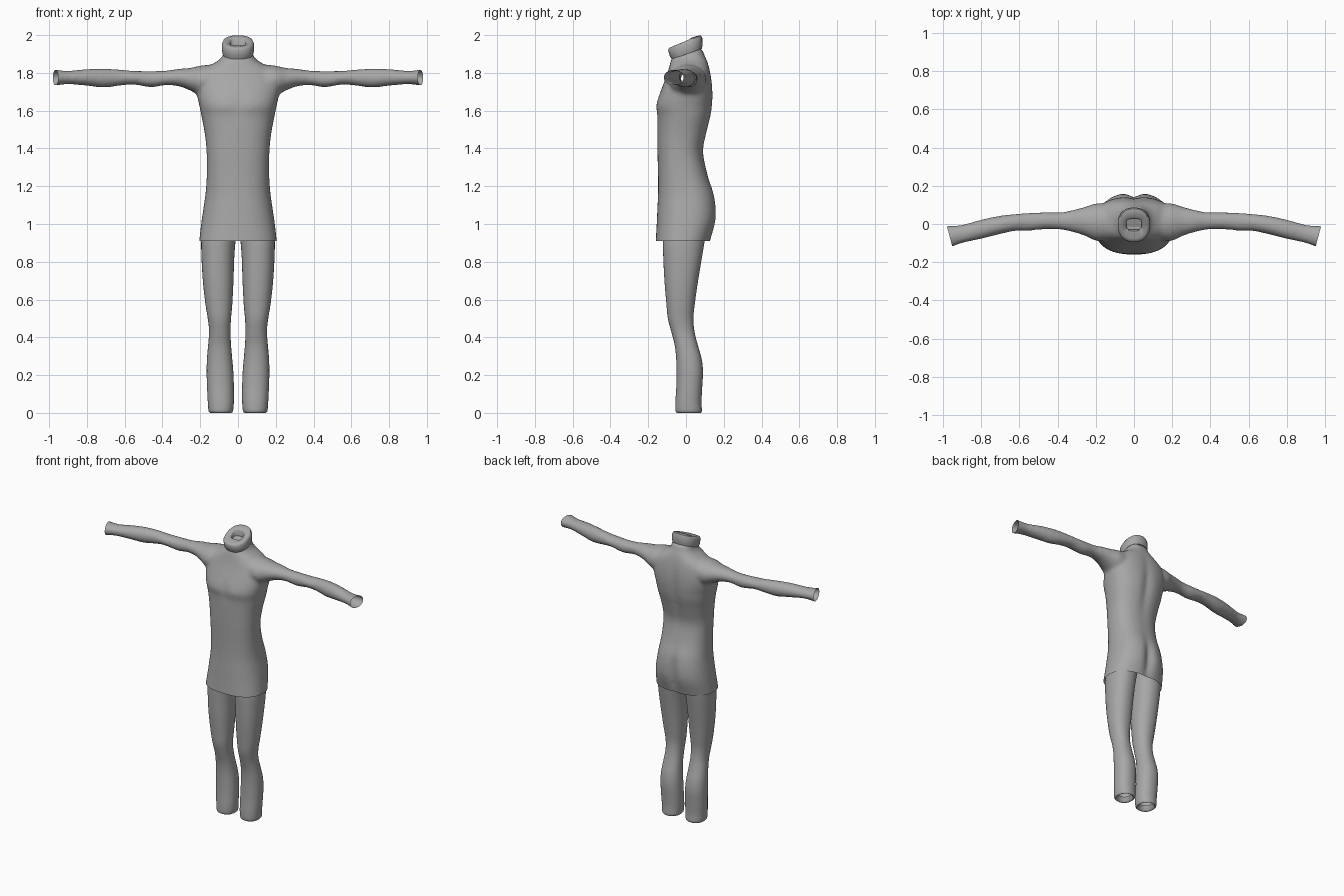
import bpy, bmesh, math
from mathutils import Vector

grey = bpy.data.materials.new("plain grey")
grey.diffuse_color = (0.39, 0.39, 0.39, 1)


def refine(rows, steps=4):
    """Catmull-Rom interpolation of section rows."""
    out = []
    for i in range(len(rows) - 1):
        p = [rows[max(0, min(len(rows) - 1, i + k))] for k in (-1, 0, 1, 2)]
        for s in range(steps):
            t = s / steps
            out.append(tuple(0.5 * (2 * b + (c - a) * t + (2 * a - 5 * b + 4 * c - d) * t * t
                                    + (3 * b - a - 3 * c + d) * t ** 3)
                             for a, b, c, d in zip(*p)))
    return out + [rows[-1]]


def section(row, n=40, power=2.0):
    """Rounded section: (height, a0, a1, b0, b1) -> list of (a, b, height)."""
    h, a0, a1, b0, b1 = row
    pts = []
    for i in range(n):
        c, s = math.cos(2 * math.pi * i / n), math.sin(2 * math.pi * i / n)
        e = 2 / power
        pts.append(((a0 + a1) / 2 + (a1 - a0) / 2 * math.copysign(abs(c) ** e, c),
                    (b0 + b1) / 2 + (b1 - b0) / 2 * math.copysign(abs(s) ** e, s), h))
    return pts


def loft(bm, rings, cap_start=True, cap_end=True):
    loops = [[bm.verts.new(p) for p in ring] for ring in rings]
    n = len(loops[0])
    for lo, hi in zip(loops, loops[1:]):
        for i in range(n):
            bm.faces.new((lo[i], lo[(i + 1) % n], hi[(i + 1) % n], hi[i]))
    if cap_start:
        bm.faces.new(loops[0][::-1])
    if cap_end:
        bm.faces.new(loops[-1])


def make(name, bm):
    bmesh.ops.recalc_face_normals(bm, faces=bm.faces)
    for f in bm.faces:
        f.smooth = True
    mesh = bpy.data.meshes.new(name)
    bm.to_mesh(mesh)
    bm.free()
    mesh.materials.append(grey)
    ob = bpy.data.objects.new(name, mesh)
    bpy.context.collection.objects.link(ob)
    return ob


# Torso sections: z, half width, front y, back y
torso = [(0.80, 0.215, -0.165, 0.10), (0.91, 0.205, -0.16, 0.13), (1.0, 0.195, -0.155, 0.157),
         (1.07, 0.185, -0.152, 0.163), (1.16, 0.172, -0.148, 0.15), (1.26, 0.165, -0.148, 0.115),
         (1.38, 0.166, -0.151, 0.092), (1.48, 0.176, -0.152, 0.11), (1.57, 0.193, -0.153, 0.133),
         (1.62, 0.203, -0.161, 0.14), (1.66, 0.212, -0.152, 0.143), (1.71, 0.22, -0.132, 0.142),
         (1.76, 0.215, -0.112, 0.137), (1.80, 0.20, -0.098, 0.13), (1.835, 0.155, -0.088, 0.122),
         (1.865, 0.105, -0.08, 0.112), (1.89, 0.082, -0.068, 0.10), (1.925, 0.074, -0.055, 0.088)]
# Arm sections: x, y range, z range
arm = [(0.06, -0.06, 0.08, 1.71, 1.84), (0.13, -0.085, 0.105, 1.68, 1.845),
       (0.20, -0.088, 0.108, 1.68, 1.838), (0.25, -0.065, 0.092, 1.705, 1.827),
       (0.31, -0.045, 0.076, 1.728, 1.822), (0.38, -0.03, 0.062, 1.735, 1.812),
       (0.46, -0.028, 0.062, 1.724, 1.81), (0.55, -0.035, 0.058, 1.738, 1.811),
       (0.62, -0.036, 0.053, 1.733, 1.817), (0.71, -0.055, 0.042, 1.722, 1.823),
       (0.80, -0.078, 0.023, 1.732, 1.82), (0.90, -0.10, -0.004, 1.74, 1.811),
       (0.96, -0.122, -0.01, 1.734, 1.816), (1.02, -0.135, -0.01, 1.73, 1.82)]

# Tunic: torso and sleeves fused, then trimmed at hem and wrists
bm = bmesh.new()
rings = []
for z, w, f, b in refine(torso):
    ring = section((z, -w, w, f, b), 64, 2.4)
    # groove down the middle of the back and seat
    depth = 0.026 * math.exp(-((z - 1.04) / 0.13) ** 2) + 0.014 * math.exp(-((z - 1.6) / 0.17) ** 2)
    chest = 0.008 * math.exp(-((z - 1.63) / 0.05) ** 2)
    rings.append([(x, y - depth * math.exp(-(x / 0.03) ** 2) if y > 0
                   else y + chest * math.exp(-(x / 0.035) ** 2), h) for x, y, h in ring])
loft(bm, rings)
for side in (1, -1):
    loft(bm, [[(side * x, y, z) for y, z, x in section(r, 32)] for r in refine(arm)])
tunic = make("tunic", bm)
mod = tunic.modifiers.new("fuse", "REMESH")
mod.mode, mod.voxel_size, mod.use_smooth_shade = "VOXEL", 0.011, True
mod = tunic.modifiers.new("soften", "SMOOTH")
mod.factor, mod.iterations = 0.5, 7
fused = bpy.data.meshes.new_from_object(tunic.evaluated_get(bpy.context.evaluated_depsgraph_get()))
tunic.modifiers.clear()
bm = bmesh.new()
bm.from_mesh(fused)
cuts = [((0, 0, 0.91), (0, 0, -1)), ((0.98, -0.012, 0), (0.113, -0.03, 0)),
        ((-0.98, -0.012, 0), (-0.113, -0.03, 0))]
for co, no in cuts:
    bmesh.ops.bisect_plane(bm, geom=bm.verts[:] + bm.edges[:] + bm.faces[:], plane_co=co,
                           plane_no=Vector(no).normalized(), clear_outer=True)
for f in bm.faces:
    f.smooth = True
    f.material_index = 0
bm.to_mesh(tunic.data)
bm.free()

# Legs: z, x range, y range
leg = [(0.0, 0.034, 0.148, -0.048, 0.078), (0.012, 0.026, 0.156, -0.056, 0.084),
       (0.06, 0.022, 0.16, -0.056, 0.082), (0.14, 0.022, 0.164, -0.051, 0.086),
       (0.22, 0.025, 0.166, -0.05, 0.09), (0.29, 0.031, 0.164, -0.052, 0.082),
       (0.36, 0.037, 0.158, -0.06, 0.062), (0.43, 0.04, 0.153, -0.078, 0.045),
       (0.50, 0.037, 0.16, -0.096, 0.039), (0.58, 0.03, 0.173, -0.104, 0.047),
       (0.70, 0.024, 0.186, -0.114, 0.064), (0.82, 0.02, 0.193, -0.12, 0.084),
       (0.92, 0.012, 0.194, -0.122, 0.10), (1.0, 0.0, 0.18, -0.11, 0.11)]
# ankle opening folds inward
fold = [section((z, 0.034 + k, 0.148 - k, -0.048 + k, 0.078 - k), 40, 2.2)
        for z, k in ((0.035, 0.02), (0.008, 0.008))]
for side, name in ((1, "left_leg"), (-1, "right_leg")):
    bm = bmesh.new()
    loft(bm, [[(side * x, y, z) for x, y, z in ring]
              for ring in fold + [section(r, 40, 2.2) for r in refine(leg)]], cap_start=False)
    make(name, bm)

# Tilted collar with a small recessed neck hole: half width, front (y, z), back (y, z)
collar = [(0.07, -0.06, 1.873, 0.078, 1.925), (0.08, -0.076, 1.872, 0.084, 1.928),
          (0.085, -0.086, 1.89, 0.087, 1.945), (0.084, -0.095, 1.92, 0.086, 1.985),
          (0.078, -0.09, 1.932, 0.08, 1.998), (0.068, -0.076, 1.938, 0.07, 1.999),
          (0.045, -0.036, 1.945, 0.032, 1.987), (0.04, -0.03, 1.938, 0.027, 1.98),
          (0.04, -0.03, 1.92, 0.027, 1.94)]
bm = bmesh.new()
rings = []
for k, (w, yf, zf, yb, zb) in enumerate(collar):
    ring = section((0, -w, w, yf, yb), 48, 2.3 if k < 6 else 3.2)
    rings.append([(x, y, zf + (zb - zf) * (y - yf) / (yb - yf)) for x, y, _ in ring])
loft(bm, rings, cap_start=False)
ob = make("collar", bm)
bpy.ops.object.select_all(action="DESELECT")
ob.select_set(True)
bpy.context.view_layer.objects.active = ob
bpy.ops.object.shade_smooth_by_angle(angle=math.radians(50))
